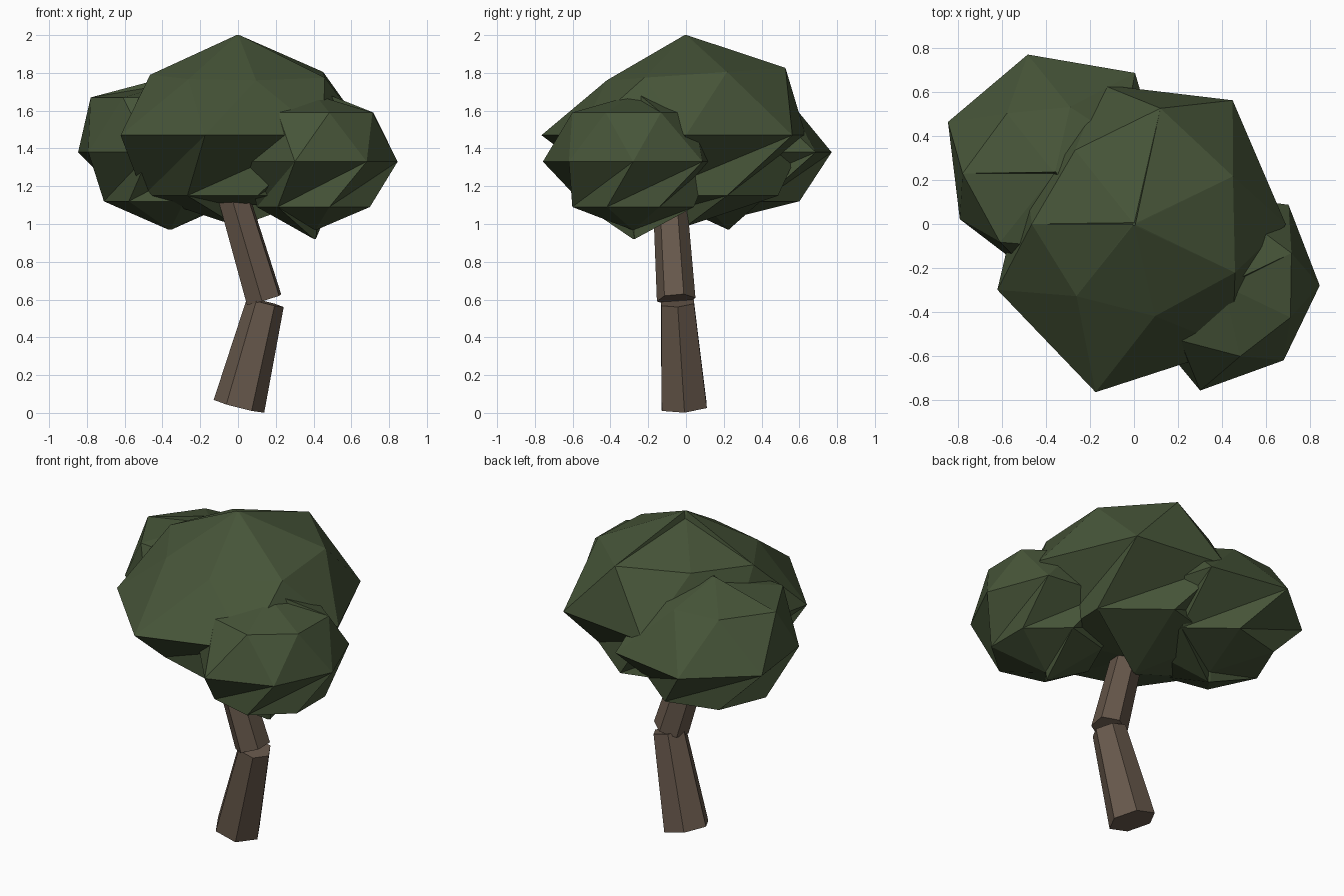
import bpy
import bmesh
from math import cos, sin, tau
from mathutils import Vector

SIDES = 7          # segments round each leaf clump
TRUNK_SIDES = 6

cube = bpy.data.objects.get("Cube")
if cube:
    bpy.data.objects.remove(cube)


def make_material(name, colour):
    mat = bpy.data.materials.new(name)
    mat.use_nodes = True
    rgba = (*colour, 1)
    mat.diffuse_color = rgba
    shader = next(n for n in mat.node_tree.nodes if n.type == 'BSDF_PRINCIPLED')
    shader.inputs["Base Color"].default_value = rgba
    shader.inputs["Roughness"].default_value = 0.9
    return mat


leaf_green = make_material("leaf green", (.062, .09, .04))
bark_brown = make_material("bark brown", (.135, .097, .07))


def finish(bm, name, material):
    """Turn a bmesh into a flat shaded object with outward normals."""
    bmesh.ops.recalc_face_normals(bm, faces=bm.faces)
    mesh = bpy.data.meshes.new(name)
    bm.to_mesh(mesh)
    bm.free()
    mesh.materials.append(material)
    obj = bpy.data.objects.new(name, mesh)
    bpy.context.collection.objects.link(obj)
    return obj


def leaf_clump(name, centre, top, shoulder, equator, skirt, bottom, lean=0):
    """Faceted clump: each ring is (height, radii); shoulder and skirt sit
    half a step round from the equator, and the underside is twisted.
    Top and bottom are (tip height, dented height, dented segments)."""
    bm = bmesh.new()
    cx, cy = centre

    def place(radius, step, z, tilt=0):
        angle = tau * step / SIDES
        x, y = radius * cos(angle), radius * sin(angle)
        return bm.verts.new((cx + x, cy + y, z + tilt * y))

    def ring(data, shift, tilt=0):
        z, radii = data
        return [place(r, i + shift, z, tilt) for i, r in enumerate(radii)]

    def close(edge, pole):
        """Close a ring with a fan to a narrow, uneven tip."""
        tip, dent, dented = pole
        ends = [place(.008, i + .5, dent if i in dented else tip) for i in range(SIDES)]
        for i in range(SIDES):
            bm.faces.new((edge[i - 1], edge[i], ends[i - 1]))
            bm.faces.new((edge[i], ends[i], ends[i - 1]))
        bm.faces.new(ends)

    upper = ring(shoulder, 0.5, lean)
    middle = ring(equator, 0)
    lower = ring(skirt, 0.5)
    close(upper, top)
    close(lower, bottom)

    for i in range(SIDES):
        j = (i + 1) % SIDES
        # crown
        bm.faces.new((upper[i], middle[i], middle[j]))
        bm.faces.new((upper[i], middle[j], upper[j]))
        # underside, joined one step back round the skirt
        bm.faces.new((middle[j], middle[i], lower[i - 1]))
        bm.faces.new((middle[i], lower[i - 2], lower[i - 1]))
    return finish(bm, name, leaf_green)


def trunk_section(name, start, end, start_radius, end_radius, turn=0):
    """Tapered prism whose end caps are square to its axis."""
    bm = bmesh.new()
    start, end = Vector(start), Vector(end)
    axis = (end - start).normalized()
    across = Vector((1, 0, 0))
    across = (across - axis * across.dot(axis)).normalized()
    side = axis.cross(across)
    rings = []
    for centre, radius in ((start, start_radius), (end, end_radius)):
        loop = []
        for i in range(TRUNK_SIDES):
            a = tau * (i + turn) / TRUNK_SIDES
            loop.append(bm.verts.new(centre + radius * (across * cos(a) + side * sin(a))))
        bm.faces.new(loop)
        rings.append(loop)
    low, high = rings
    for i in range(TRUNK_SIDES):
        j = (i + 1) % TRUNK_SIDES
        bm.faces.new((low[i], low[j], high[j], high[i]))
    return finish(bm, name, bark_brown)


# Bent trunk in two sections
trunk_section("lower_trunk", (.005, -.01, .035), (.145, -.045, .585), .138, .1)
trunk_section("upper_trunk", (.138, -.052, .6), (-.04, -.09, 1.2), .103, .088, turn=.4)

# Large middle clump
leaf_clump("main_foliage", (0, 0), (2, 1.955, {1, 2}),
           (1.79, (.5, .54, .43, .465, .42, .43, .51)),
           (1.47, (.69, .72, .65, .55, .69, .785, .72)),
           (1.15, (.5, .5, .48, .5, .43, .46, .48)),
           (.99, 1.09, {4, 5, 6}), lean=.07)

# Smaller clump at the back
leaf_clump("back_foliage", (-.36, .23), (1.78, 1.74, {3, 4, 5}),
           (1.67, (.34, .31, .35, .42, .4, .35, .34)),
           (1.38, (.5, .585, .555, .54, .48, .47, .45)),
           (1.12, (.38, .38, .37, .35, .35, .34, .34)),
           (.97, 1.03, {0, 1, 2}))

# Smaller clump at the front
leaf_clump("front_foliage", (.41, -.28), (1.71, 1.68, {4, 5, 6}),
           (1.59, (.34, .33, .3, .3, .32, .33, .335)),
           (1.33, (.435, .47, .43, .4, .4, .49, .435)),
           (1.09, (.32, .33, .32, .31, .32, .33, .32)),
           (.92, .97, {0, 4, 5, 6}))
